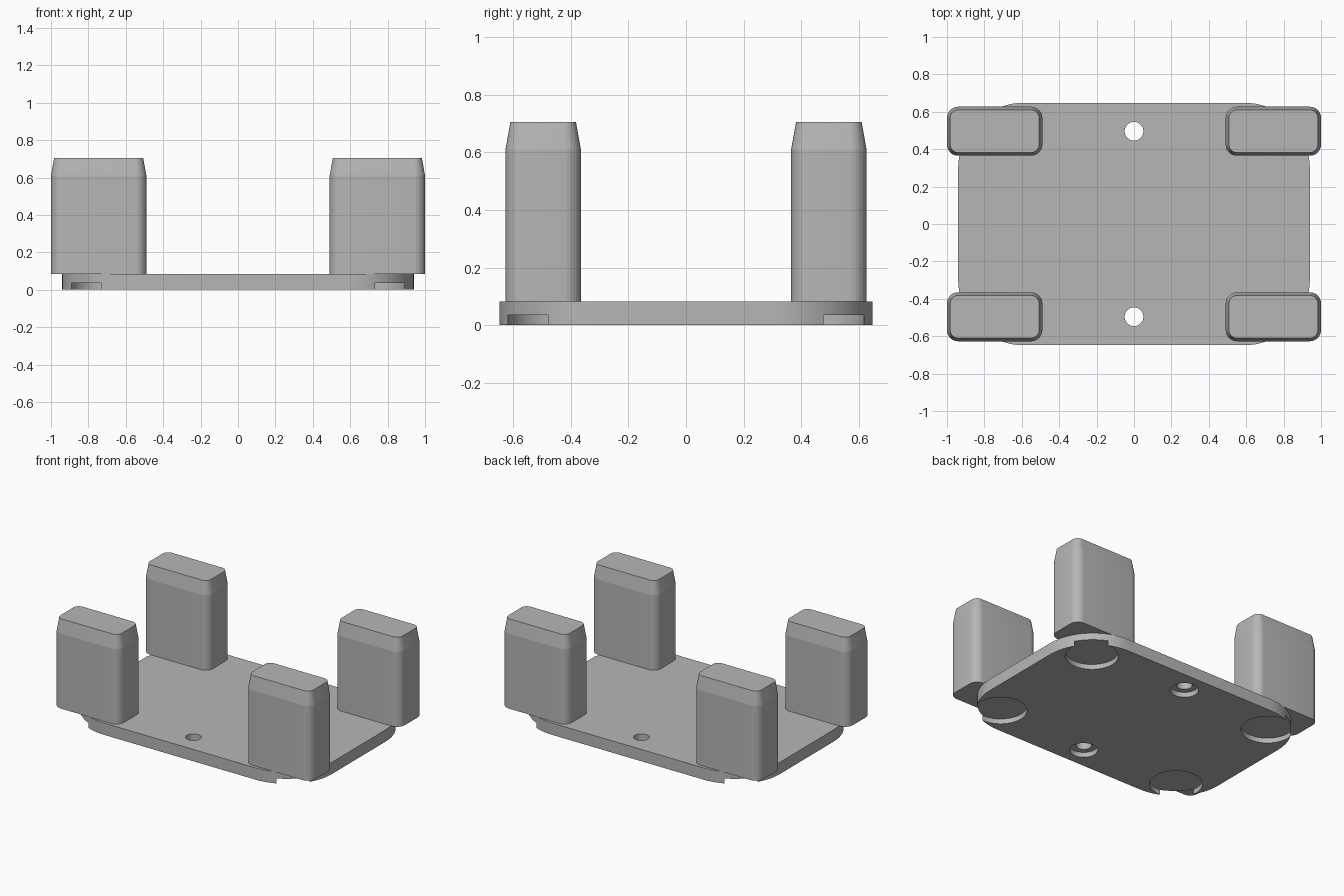
import bpy, bmesh, math

# Remove the default cube
cube = bpy.data.objects.get("Cube")
if cube:
    bpy.data.objects.remove(cube, do_unlink=True)

# Plain grey material
GREY = (0.47, 0.47, 0.47, 1)
grey = bpy.data.materials.new("plain_grey")
grey.use_nodes = True
grey.diffuse_color = GREY
grey.node_tree.nodes["Principled BSDF"].inputs["Base Color"].default_value = GREY


def rounded_ring(cx, cy, hx, hy, r, steps):
    """Outline of a rounded rectangle, counter-clockwise."""
    pts = []
    for q, (sx, sy) in enumerate([(1, 1), (-1, 1), (-1, -1), (1, -1)]):
        for i in range(steps + 1):
            a = (q + i / steps) * math.pi / 2
            pts.append((cx + sx * (hx - r) + r * math.cos(a),
                        cy + sy * (hy - r) + r * math.sin(a)))
    return pts


def loft(name, layers):
    """Closed solid through a stack of (outline, height) layers."""
    bm = bmesh.new()
    rings = [[bm.verts.new((x, y, z)) for x, y in ring] for ring, z in layers]
    n = len(rings[0])
    for low, high in zip(rings, rings[1:]):
        for i in range(n):
            j = (i + 1) % n
            bm.faces.new((low[i], low[j], high[j], high[i]))
    bm.faces.new(rings[0][::-1])
    bm.faces.new(rings[-1])
    mesh = bpy.data.meshes.new(name)
    bm.to_mesh(mesh)
    bm.free()
    mesh.materials.append(grey)
    obj = bpy.data.objects.new(name, mesh)
    bpy.context.collection.objects.link(obj)
    return obj


def activate(obj):
    bpy.ops.object.select_all(action='DESELECT')
    obj.select_set(True)
    bpy.context.view_layer.objects.active = obj


def smooth(obj):
    activate(obj)
    bpy.ops.object.shade_smooth_by_angle(angle=math.radians(10))


def drill(target, x, y, r, z0, z1):
    """Cut a round hole into the target between two heights."""
    ring = [(x + r * math.cos(a * math.tau / 48), y + r * math.sin(a * math.tau / 48))
            for a in range(48)]
    cutter = loft("hole_cutter", [(ring, z0), (ring, z1)])
    cutter.hide_render = True
    activate(target)
    mod = target.modifiers.new("hole", 'BOOLEAN')
    mod.operation = 'DIFFERENCE'
    mod.solver = 'EXACT'
    mod.object = cutter
    bpy.ops.object.modifier_apply(modifier=mod.name)
    bpy.data.objects.remove(cutter, do_unlink=True)


PLATE_TOP = 0.083
RECESS = 0.035

# Base plate with large rounded corners
outline = rounded_ring(0, 0, 0.94, 0.648, 0.35, 20)
plate = loft("base_plate", [(outline, 0), (outline, PLATE_TOP)])

# Round recesses under the corners, open at the plate edge
for sx in (-1, 1):
    for sy in (-1, 1):
        drill(plate, sx * 0.725, sy * 0.45, 0.168, -0.1, RECESS)

# Two counterbored screw holes
for sy in (-1, 1):
    drill(plate, 0, sy * 0.496, 0.09, -0.1, RECESS)
    drill(plate, 0, sy * 0.496, 0.05, -0.1, 0.2)
smooth(plate)

# Four rounded posts with tapered tops
for side, sx in (("right", -1), ("left", 1)):
    for end, sy in (("front", -1), ("back", 1)):
        cx, cy = sx * 0.745, sy * 0.496
        body = rounded_ring(cx, cy, 0.255, 0.131, 0.06, 8)
        top = rounded_ring(cx, cy, 0.238, 0.114, 0.043, 8)
        smooth(loft(f"{end}_{side}_post",
                    [(body, PLATE_TOP), (body, 0.61), (top, 0.705)]))
